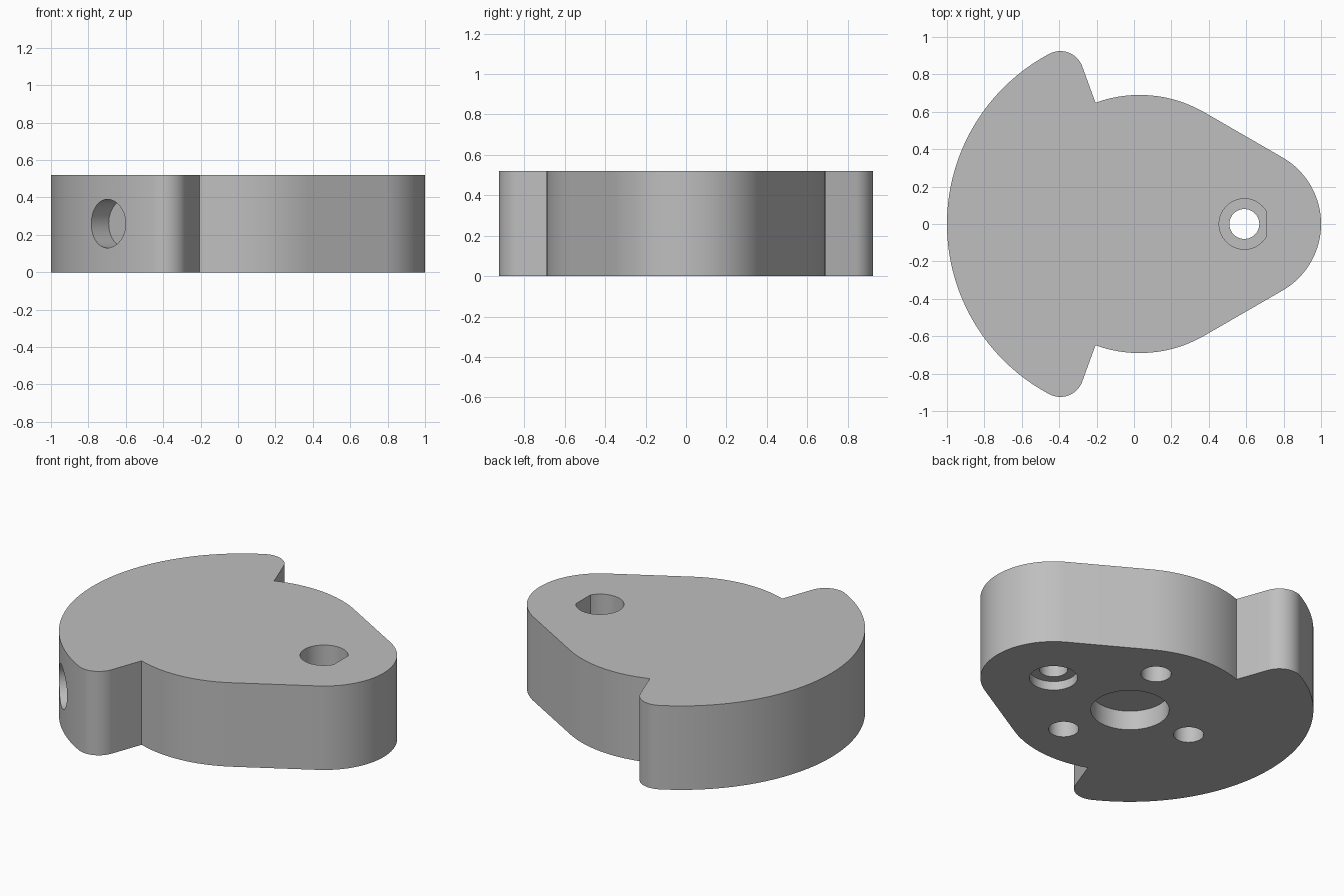
import bpy, bmesh
from math import sin, cos, asin, acos, pi, radians
from mathutils import Matrix, Vector

if "Cube" in bpy.data.objects:
    bpy.data.objects.remove(bpy.data.objects["Cube"], do_unlink=True)

HEIGHT = 0.52
HUB_X, HUB_R, OUTER_R = 0.03, 0.69, 1.03
NOSE_X, NOSE_R = 0.59, 0.41
NOTCH = radians(110)      # direction of the straight notch wall
FILLET = 0.125            # rounding of the lobe tip

grey = bpy.data.materials.new("plain_grey")
grey.use_nodes = True
colour = (0.52, 0.52, 0.52, 1)
grey.diffuse_color = colour
grey.node_tree.nodes["Principled BSDF"].inputs["Base Color"].default_value = colour


def arc(cx, cy, r, a0, a1, n):
    return [(cx + r * cos(a0 + (a1 - a0) * i / n),
             cy + r * sin(a0 + (a1 - a0) * i / n)) for i in range(n + 1)]


def prism(name, points, z0, z1):
    """Extrude a flat outline from z0 to z1."""
    bm = bmesh.new()
    face = bm.faces.new([bm.verts.new((x, y, z0)) for x, y in points])
    top = bmesh.ops.extrude_face_region(bm, geom=[face])
    bmesh.ops.translate(bm, vec=(0, 0, z1 - z0),
                        verts=[v for v in top["geom"] if isinstance(v, bmesh.types.BMVert)])
    bmesh.ops.recalc_face_normals(bm, faces=bm.faces)
    mesh = bpy.data.meshes.new(name)
    bm.to_mesh(mesh)
    bm.free()
    mesh.materials.append(grey)
    obj = bpy.data.objects.new(name, mesh)
    bpy.context.collection.objects.link(obj)
    return obj


def disc(x, y, r, n=48):
    return arc(x, y, r, 0, 2 * pi, n)[:-1]


# Outline of the upper half: nose, tangent side, hub, notch wall, lobe tip, outer rim
tip = NOTCH + asin(FILLET / (OUTER_R - FILLET))
tip_x = HUB_X + (OUTER_R - FILLET) * cos(tip)
tip_y = (OUTER_R - FILLET) * sin(tip)
tangent = acos((HUB_R - NOSE_R) / (NOSE_X - HUB_X))
half = arc(NOSE_X, 0, NOSE_R, 0, tangent, 20)
half += arc(HUB_X, 0, HUB_R, tangent, NOTCH, 20)
half += arc(tip_x, tip_y, FILLET, NOTCH - pi / 2, tip, 20)
half += arc(HUB_X, 0, OUTER_R, tip, pi, 32)[1:]
outline = half + [(x, -y) for x, y in half[-2:0:-1]]
body = prism("cam_plate", outline, 0, HEIGHT)

# Nose: D-shaped shaft pocket above, through bore, round recess below
flat = acos(0.115 / 0.135)
cutters = [
    prism("shaft_pocket", arc(NOSE_X, 0, 0.135, flat, 2 * pi - flat, 44), 0.2, HEIGHT + 0.1),
    prism("through_bore", disc(NOSE_X, 0, 0.08), -0.1, HEIGHT + 0.1),
    prism("screw_recess", disc(NOSE_X, 0, 0.135), -0.1, 0.055),
    prism("centre_recess", disc(HUB_X, 0, 0.22, 64), -0.1, 0.12),
]

# Three blind holes around the centre on the underside
for angle in (radians(70), pi, radians(-70)):
    cutters.append(prism("blind_hole", disc(HUB_X + 0.43 * cos(angle), 0.43 * sin(angle), 0.085),
                         -0.1, 0.3))

# Round socket in the outer rim, pointing outward at the front
socket = prism("rim_socket", disc(0, 0, 0.13), 0.89, 1.2)
outward = Vector((-1, -1, 0)).to_track_quat('Z', 'Y').to_matrix().to_4x4()
socket.data.transform(Matrix.Translation((HUB_X, 0, HEIGHT / 2)) @ outward)
cutters.append(socket)

# Cut every hole and discard the cutters
bpy.context.view_layer.objects.active = body
body.select_set(True)
for cutter in cutters:
    cutter.hide_render = True
    mod = body.modifiers.new(cutter.name, 'BOOLEAN')
    mod.operation = 'DIFFERENCE'
    mod.solver = 'EXACT'
    mod.object = cutter
    bpy.ops.object.modifier_apply(modifier=mod.name)
    bpy.data.objects.remove(cutter, do_unlink=True)

bpy.ops.object.shade_smooth_by_angle(angle=radians(25))
